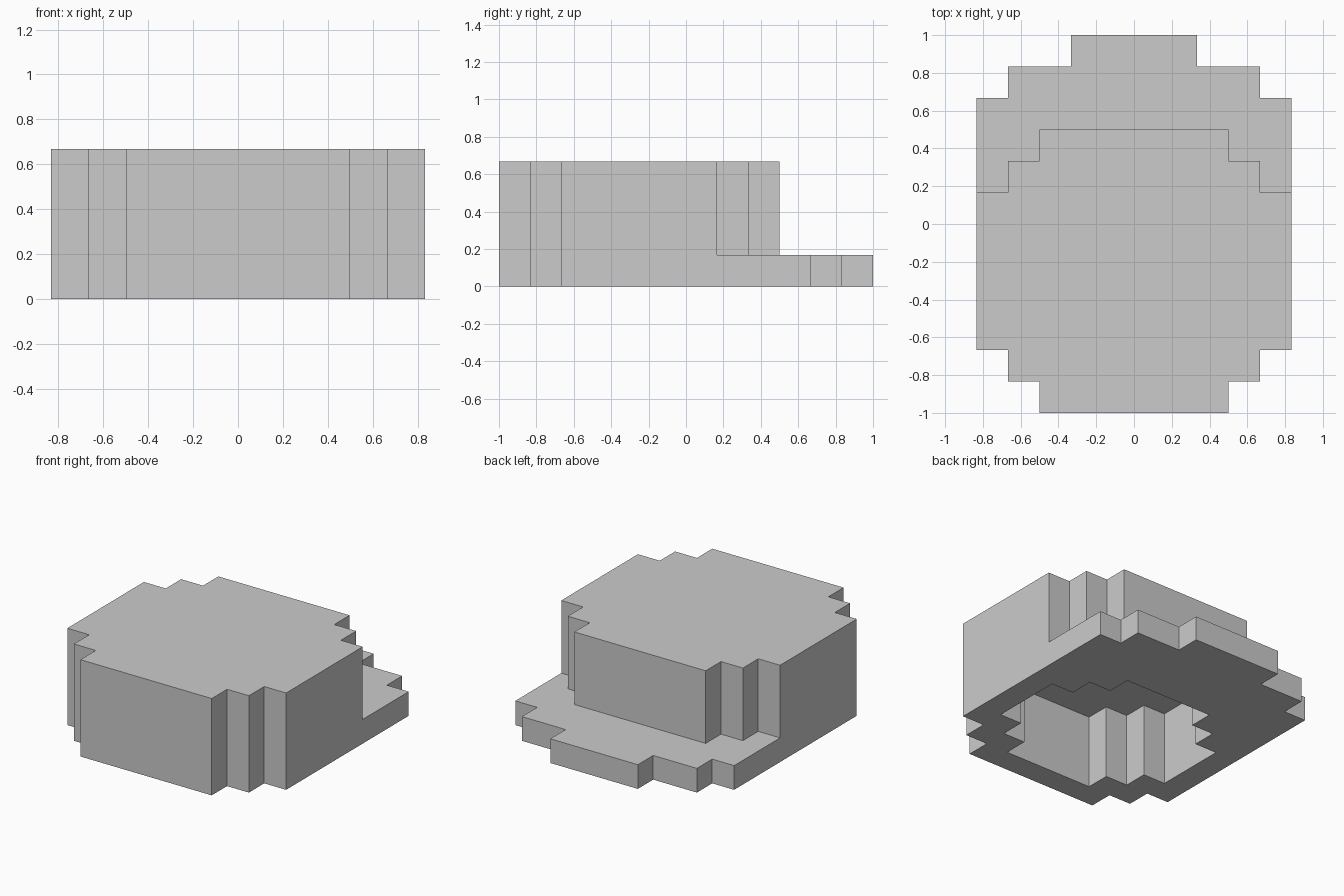
import bpy
import bmesh
import math
from mathutils import Vector

if "Cube" in bpy.data.objects:
    bpy.data.objects.remove(bpy.data.objects["Cube"])

U = 1 / 6  # block size: the cap is 12 blocks long, 10 wide, 4 high

# Half widths in blocks for each row, from the given first row towards +y
crown = dict(enumerate([3, 4, 5, 5, 5, 5, 5, 4, 3], -6))
hollow = dict(enumerate([2, 3, 4, 4, 4, 3, 2], -5))
brim = dict(enumerate([5, 5, 5, 5, 4, 2], 0))


def inside(profile, x, y):
    half = profile.get(y, 0)
    return -half <= x < half


def filled(x, y, z):
    if inside(hollow, x, y) and z < 3:
        return False                      # head opening below the lid
    if inside(crown, x, y) and 0 <= z < 4:
        return True                       # crown wall and lid
    return z == 0 and inside(brim, x, y)  # one block thick brim


def build_blocks(name):
    bm = bmesh.new()
    for x in range(-5, 5):
        for y in range(-6, 6):
            for z in range(4):
                if not filled(x, y, z):
                    continue
                # One square on each exposed side of the block
                for axis in range(3):
                    for sign in (-1, 1):
                        n = Vector((0, 0, 0))
                        n[axis] = sign
                        if filled(x + int(n.x), y + int(n.y), z + int(n.z)):
                            continue
                        a = Vector((0, 0, 0))
                        a[(axis + 1) % 3] = 1
                        b = n.cross(a)
                        c = Vector((x + .5, y + .5, z + .5)) + n / 2
                        bm.faces.new([bm.verts.new((c + (a * s + b * t) / 2) * U)
                                      for s, t in ((-1, -1), (1, -1), (1, 1), (-1, 1))])
    bmesh.ops.remove_doubles(bm, verts=bm.verts[:], dist=0.001)
    # Merge the squares into large flat faces
    bmesh.ops.dissolve_limit(bm, angle_limit=math.radians(1),
                             verts=bm.verts[:], edges=bm.edges[:])
    mesh = bpy.data.meshes.new(name)
    bm.to_mesh(mesh)
    bm.free()
    obj = bpy.data.objects.new(name, mesh)
    bpy.context.collection.objects.link(obj)
    return obj


# Crown, brim and hollow as one continuous shell
build_blocks("block_cap")
